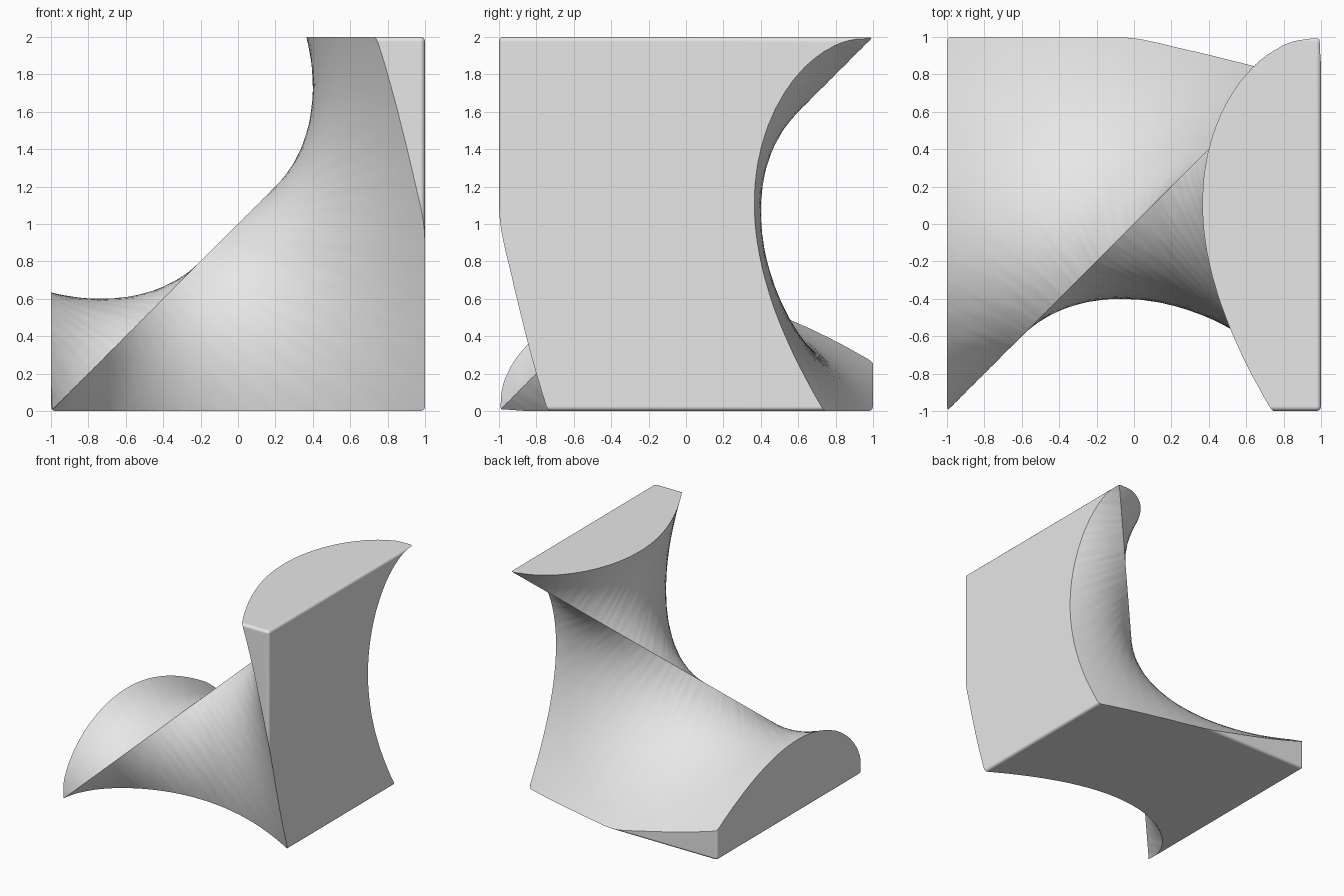
import bpy, bmesh
from math import sin, cos, pi, radians, sqrt
from mathutils import Vector, Matrix

if "Cube" in bpy.data.objects:
    bpy.data.objects.remove(bpy.data.objects["Cube"], do_unlink=True)

grey = bpy.data.materials.new("light_grey")
grey.use_nodes = True
grey.diffuse_color = (0.8, 0.8, 0.8, 1)
grey.node_tree.nodes["Principled BSDF"].inputs["Base Color"].default_value = (0.8, 0.8, 0.8, 1)


def add_object(name, bm):
    bmesh.ops.recalc_face_normals(bm, faces=bm.faces)
    mesh = bpy.data.meshes.new(name)
    bm.to_mesh(mesh)
    bm.free()
    mesh.materials.append(grey)
    obj = bpy.data.objects.new(name, mesh)
    bpy.context.scene.collection.objects.link(obj)
    return obj


# Softened cube standing on the ground
bm = bmesh.new()
bmesh.ops.create_cube(bm, size=2, matrix=Matrix.Translation((0, 0, 1)))
bmesh.ops.bevel(bm, geom=bm.edges[:], offset=0.025, segments=3, profile=0.5, affect='EDGES')
piece = add_object("twisted_cube_piece", bm)

# Third-of-a-circle wedge, twisted along the cube's body diagonal
RADIUS, REACH, STEPS, RADIAL, ARC = 2.2, 1.9, 140, 20, 12
TWIST = radians(300) / (2 * sqrt(3))
START, SECTOR = radians(-30), radians(120)
e1 = Vector((2, -1, -1)).normalized()
e2 = Vector((0, 1, -1)).normalized()
axis = Vector((1, 1, 1)).normalized()
centre = Vector((0, 0, 1))

profile = [(RADIUS * i / RADIAL, 0) for i in range(RADIAL)]
profile += [(RADIUS, SECTOR * i / ARC) for i in range(ARC + 1)]
profile += [(RADIUS * i / RADIAL, SECTOR) for i in range(RADIAL - 1, 0, -1)]

bm = bmesh.new()
rings = []
for k in range(STEPS + 1):
    t = REACH * (2 * k / STEPS - 1)
    turn = START - TWIST * t
    rings.append([bm.verts.new(centre + axis * t
                               + e1 * r * cos(a + turn) + e2 * r * sin(a + turn))
                  for r, a in profile])
n = len(profile)
for low, high in zip(rings, rings[1:]):
    for i in range(n):
        j = (i + 1) % n
        bm.faces.new((low[i], low[j], high[j], high[i]))
bm.faces.new(rings[0])
bm.faces.new(rings[-1])
bmesh.ops.triangulate(bm, faces=bm.faces[:])
wedge = add_object("twist_cutter", bm)
wedge.hide_render = True

# Keep only the part of the cube inside the wedge
cut = piece.modifiers.new("twist_cut", 'BOOLEAN')
cut.operation = 'INTERSECT'
cut.solver = 'EXACT'
cut.object = wedge
depsgraph = bpy.context.evaluated_depsgraph_get()
result = bpy.data.meshes.new_from_object(piece.evaluated_get(depsgraph))
piece.modifiers.clear()
piece.data = result
bpy.data.objects.remove(wedge, do_unlink=True)

# Smooth curved faces, crisp cut edges
bpy.ops.object.select_all(action='DESELECT')
piece.select_set(True)
bpy.context.view_layer.objects.active = piece
bpy.ops.object.shade_smooth_by_angle(angle=radians(32))
weighted = piece.modifiers.new("even_shading", 'WEIGHTED_NORMAL')
weighted.keep_sharp = True
